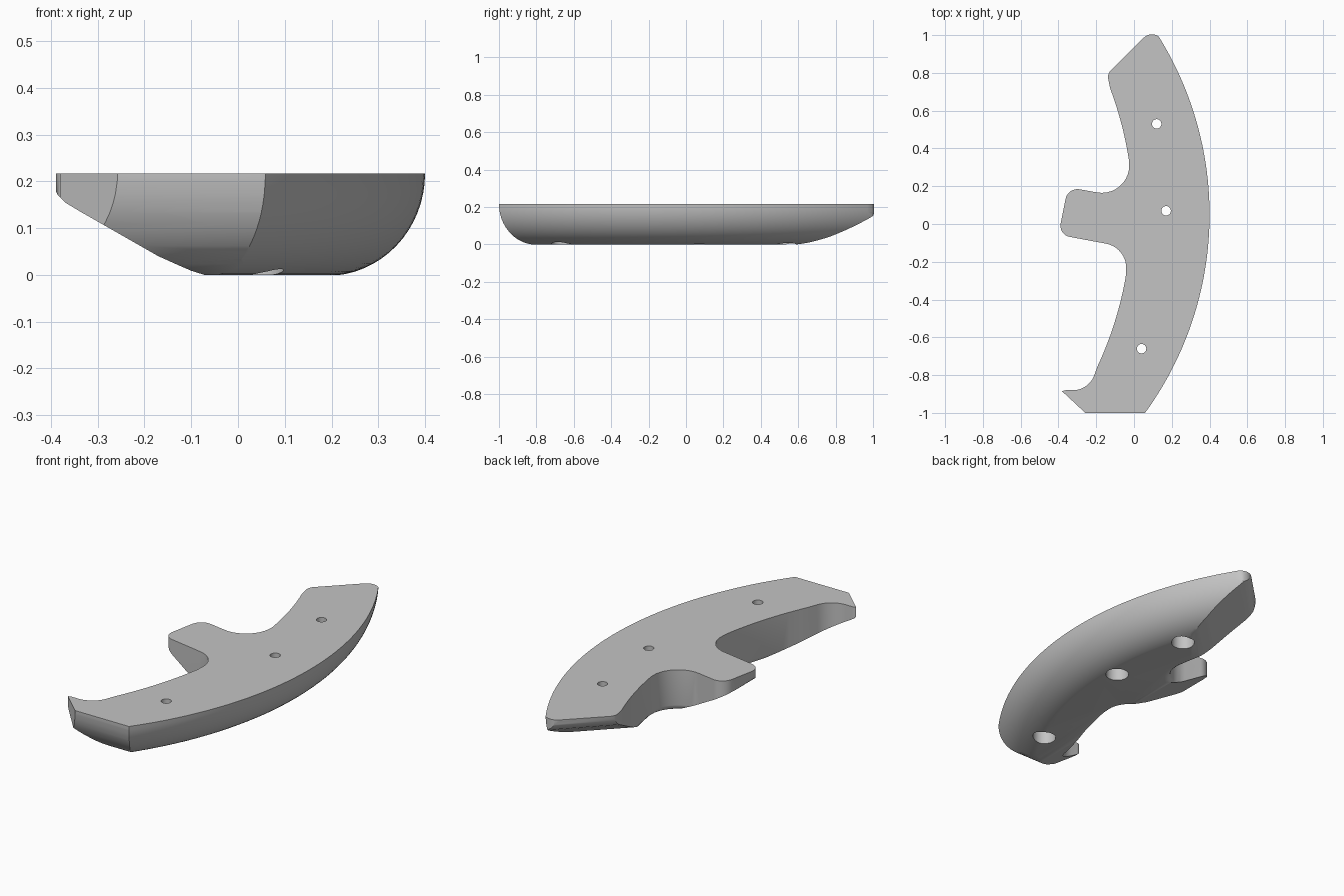
import bpy, bmesh, math
from mathutils import Vector, Matrix

cube = bpy.data.objects.get("Cube")
if cube:
    bpy.data.objects.remove(cube, do_unlink=True)

TOP, OUTER, CX, CY = 0.217, 1.785, -1.385, 0.05


def make_object(name, bm):
    bmesh.ops.recalc_face_normals(bm, faces=bm.faces[:])
    mesh = bpy.data.meshes.new(name)
    bm.to_mesh(mesh)
    bm.free()
    obj = bpy.data.objects.new(name, mesh)
    bpy.context.collection.objects.link(obj)
    return obj


def extruded(points, offset):
    bm = bmesh.new()
    face = bm.faces.new([bm.verts.new(p) for p in points])
    new = bmesh.ops.extrude_face_region(bm, geom=[face])["geom"]
    bmesh.ops.translate(bm, vec=offset, verts=[v for v in new if isinstance(v, bmesh.types.BMVert)])
    return bm


def arc(cx, r, y0, y1, n):
    ys = [y0 + (y1 - y0) * i / n for i in range(n + 1)]
    return [(cx + math.sqrt(r * r - (y - CY) ** 2), y, 0) for y in ys]


def rounded(corners, steps=10):
    out = []
    for i, (x, y, r) in enumerate(corners):
        p = Vector((x, y))
        if not r:
            out.append(p)
            continue
        a = (Vector(corners[i - 1][:2]) - p).normalized()
        b = (Vector(corners[(i + 1) % len(corners)][:2]) - p).normalized()
        half = a.angle(b) / 2
        centre = p + (a + b).normalized() * r / math.sin(half)
        start = p + a * r / math.tan(half) - centre
        end = p + b * r / math.tan(half) - centre
        sweep = start.angle_signed(end)
        for k in range(steps + 1):
            t = -sweep * k / steps
            out.append(centre + Matrix.Rotation(t, 2) @ start)
    return out


# Plan outline: outer arc, slanted tip, inner arcs, middle tang and end hook
outline = [(0.075, -1, 0.04)]
outline += arc(CX, OUTER + 0.004, -0.94, 0.96, 60)
outline += [(0.106, 1.04, 0.06), (-0.142, 0.795, 0.05)]
outline += arc(-1.905, 1.9, 0.72, 0.33, 12)
outline += [(-0.018, 0.135, 0.145), (-0.35, 0.195, 0.065), (-0.4, -0.057, 0.06), (-0.035, -0.125, 0.13)]
outline += arc(-1.915, 1.9, -0.28, -0.75, 14)
outline += [(-0.24, -0.88, 0.12), (-0.4, -0.88, 0.04), (-0.4, -1, 0.03)]
bm = extruded([(p.x, p.y, 0) for p in rounded(outline)], (0, 0, TOP))
body = make_object("curved_plate", bm)

# Soft lower edge
bevel = body.modifiers.new("soft_edge", "BEVEL")
bevel.limit_method = "WEIGHT"
bevel.width, bevel.segments = 0.035, 4
weights = body.data.attributes.new("bevel_weight_edge", "FLOAT", "EDGE")
for e in body.data.edges:
    weights.data[e.index].value = float(all(body.data.vertices[v].co.z < 0.01 for v in e.vertices))


def quarter(radius, steps=16):
    return [(radius * (1 - math.cos(t)), TOP - (TOP + 0.002) * math.sin(t))
            for t in (math.pi / 2 * i / steps for i in range(steps + 1))]


helpers = []


def cut(obj, operation):
    mod = body.modifiers.new(obj.name, "BOOLEAN")
    mod.object, mod.operation, mod.solver = obj, operation, "EXACT"
    obj.hide_render = True
    helpers.append(obj)


# Round underside swept along the outer arc
bm = bmesh.new()
section = [(0, 0.3)] + quarter(0.21) + [(0.85, -0.002), (0.85, 0.3)]
verts = [bm.verts.new((CX + OUTER - u, CY, z)) for u, z in section]
face = bm.faces.new(verts)
bmesh.ops.rotate(bm, cent=(CX, CY, 0), matrix=Matrix.Rotation(-0.75, 3, "Z"), verts=verts)
bmesh.ops.spin(bm, geom=[face], cent=(CX, CY, 0), axis=(0, 0, 1), angle=1.5, steps=72)
cut(make_object("round_underside_helper", bm), "INTERSECT")


# Straight underside shapes: origin on the rim, angle of the inward direction
def straight_cut(name, profile, origin, angle):
    pts = [(-0.01, 0.3)] + profile + [(2.5, -0.01), (2.5, 0.3)]
    bm = extruded([(u, -2.5, z) for u, z in pts], (0, 5, 0))
    bm.transform(Matrix.Translation(origin) @ Matrix.Rotation(angle, 4, "Z"))
    cut(make_object(name, bm), "INTERSECT")


slope = [(-0.002, TOP), (0.005, 0.19), (0.015, 0.17), (0.032, 0.154), (0.06, 0.137),
         (0.23, 0.04), (0.27, 0.022), (0.3, 0.009), (0.335, -0.002)]
straight_cut("tang_slope_helper", slope, (-0.4, 0, 0), 0)
straight_cut("tip_slope_helper", slope, (0.06, 0.995, 0), -math.pi / 4)
straight_cut("front_round_helper", [(-0.003, TOP + 0.01)] + quarter(0.2)[1:], (0, -1, 0), math.pi / 2)

# Screw holes with wide recesses underneath
for i, (x, y) in enumerate([(0.04, -0.66), (0.17, 0.07), (0.12, 0.53)]):
    for radius, z0, z1 in [(0.025, -0.1, 0.4), (0.058, -0.1, 0.11)]:
        bm = bmesh.new()
        bmesh.ops.create_cone(bm, cap_ends=True, segments=32, radius1=radius, radius2=radius,
                              depth=z1 - z0, matrix=Matrix.Translation((x, y, (z0 + z1) / 2)))
        cut(make_object(f"hole_helper_{i}", bm), "DIFFERENCE")

# Apply the shaping and discard the helpers
bpy.context.view_layer.update()
graph = bpy.context.evaluated_depsgraph_get()
mesh = bpy.data.meshes.new_from_object(body.evaluated_get(graph))
body.modifiers.clear()
body.data = mesh
for h in helpers:
    bpy.data.objects.remove(h, do_unlink=True)

# Colour and shading
grey = bpy.data.materials.new("light_grey")
grey.use_nodes = True
colour = (0.55, 0.55, 0.55, 1)
grey.diffuse_color = colour
grey.node_tree.nodes["Principled BSDF"].inputs["Base Color"].default_value = colour
mesh.materials.clear()
mesh.materials.append(grey)
bpy.ops.object.select_all(action="DESELECT")
body.select_set(True)
bpy.context.view_layer.objects.active = body
bpy.ops.object.shade_smooth_by_angle(angle=math.radians(35))
